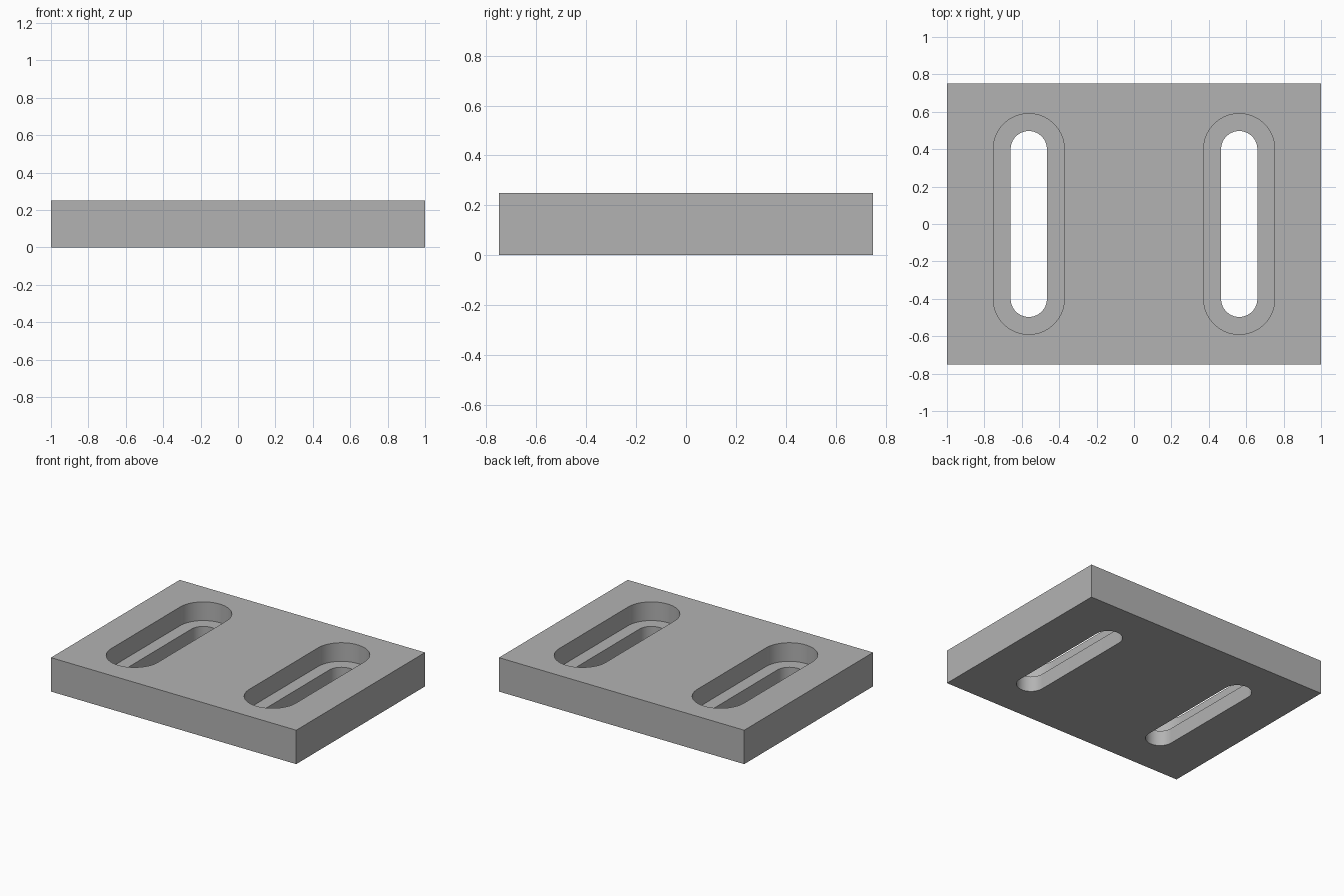
import bpy, bmesh, math

if "Cube" in bpy.data.objects:
    bpy.data.objects.remove(bpy.data.objects["Cube"])

THICK, LEDGE = 0.25, 0.1125
SLOT_X, HALF_RUN = 0.5625, 0.4

grey = bpy.data.materials.new("plain_grey")
grey.use_nodes = True
colour = (0.45, 0.45, 0.45, 1)
grey.diffuse_color = colour
grey.node_tree.nodes["Principled BSDF"].inputs["Base Color"].default_value = colour


def prism(name, outline, z0, z1):
    """Extrude a flat outline from z0 up to z1."""
    bm = bmesh.new()
    face = bm.faces.new([bm.verts.new((x, y, z0)) for x, y in outline])
    top = bmesh.ops.extrude_face_region(bm, geom=[face])["geom"]
    verts = [g for g in top if isinstance(g, bmesh.types.BMVert)]
    bmesh.ops.translate(bm, verts=verts, vec=(0, 0, z1 - z0))
    bmesh.ops.recalc_face_normals(bm, faces=bm.faces)
    mesh = bpy.data.meshes.new(name)
    bm.to_mesh(mesh)
    bm.free()
    mesh.materials.append(grey)
    obj = bpy.data.objects.new(name, mesh)
    bpy.context.collection.objects.link(obj)
    return obj


def slot_outline(cx, radius, steps=32):
    """Rounded slot running along y."""
    points = []
    for side in (1, -1):
        for i in range(steps + 1):
            a = math.pi * i / steps
            points.append((cx + side * radius * math.cos(a),
                           side * (HALF_RUN + radius * math.sin(a))))
    return points


# Rectangular plate
plate = prism("slotted_plate", [(-1, -0.75), (1, -0.75), (1, 0.75), (-1, 0.75)], 0, THICK)

# Stepped slots: a wide recess above a narrow through slot
cutters = []
for side, cx in (("left", SLOT_X), ("right", -SLOT_X)):
    cutters.append(prism(side + "_recess_cutter", slot_outline(cx, 0.19), LEDGE, THICK + 0.1))
    cutters.append(prism(side + "_slot_cutter", slot_outline(cx, 0.097), -0.1, THICK + 0.05))

bpy.context.view_layer.objects.active = plate
for cutter in cutters:
    cutter.hide_render = True
    cut = plate.modifiers.new(cutter.name, "BOOLEAN")
    cut.operation, cut.solver, cut.object = "DIFFERENCE", "EXACT", cutter
    bpy.ops.object.modifier_apply(modifier=cut.name)
for cutter in cutters:
    bpy.data.objects.remove(cutter)

# Smooth slot ends with crisp rims
bpy.ops.object.select_all(action="DESELECT")
plate.select_set(True)
bpy.ops.object.shade_smooth_by_angle(angle=math.radians(30))
